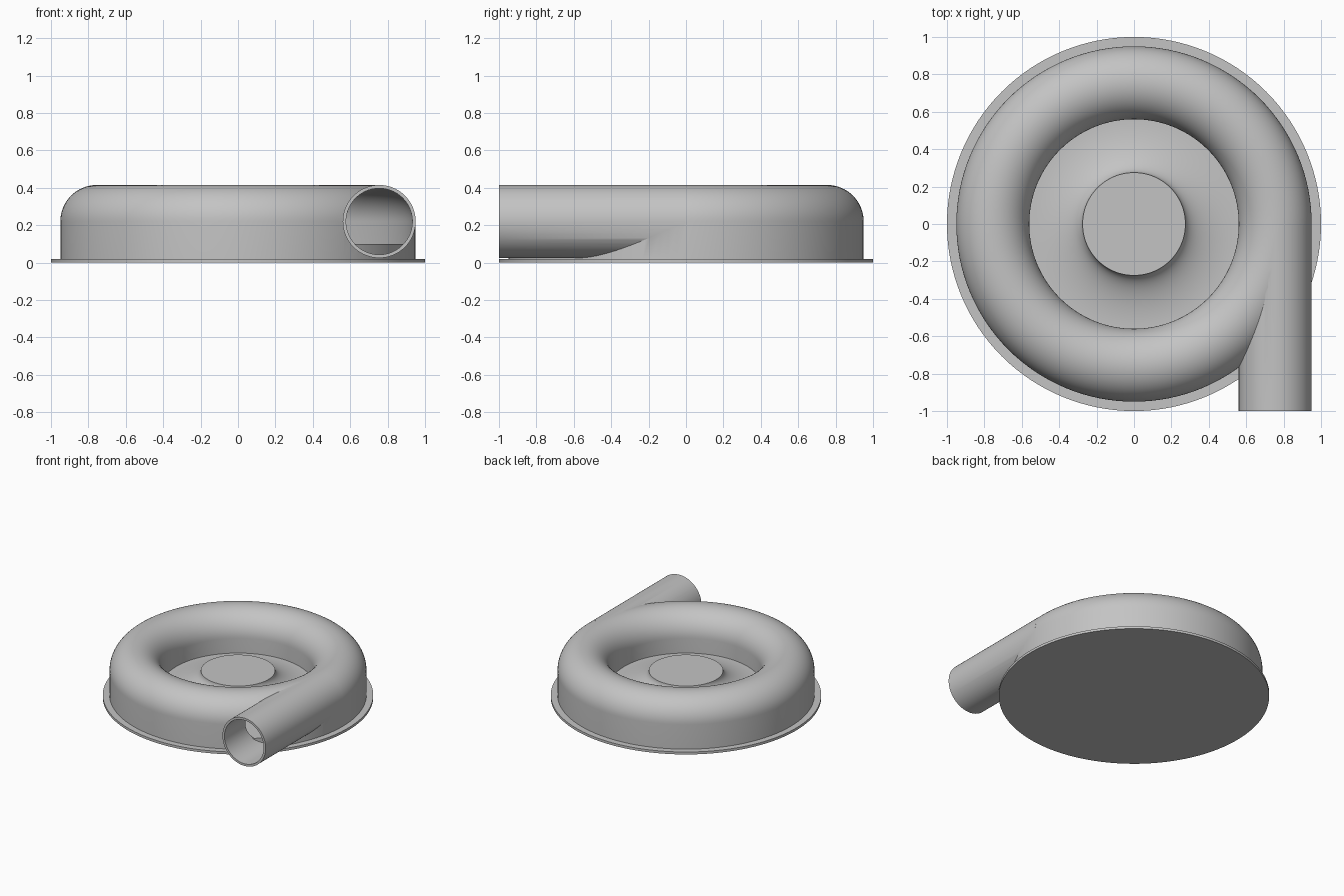
import bpy, bmesh, math
from mathutils import Matrix

if "Cube" in bpy.data.objects:
    bpy.data.objects.remove(bpy.data.objects["Cube"])

SEG = 128
RING, TUBE, WALL, MID = 0.755, 0.195, 0.018, 0.22   # volute ring, tube, shell, axis height
BASE, FLOOR = 0.02, 0.1

grey = bpy.data.materials.new("light grey")
grey.use_nodes = True
grey.diffuse_color = (0.55, 0.55, 0.55, 1)
grey.node_tree.nodes["Principled BSDF"].inputs["Base Color"].default_value = (0.55, 0.55, 0.55, 1)


def make_object(name, bm):
    bmesh.ops.recalc_face_normals(bm, faces=bm.faces)
    mesh = bpy.data.meshes.new(name)
    bm.to_mesh(mesh)
    bm.free()
    mesh.materials.append(grey)
    obj = bpy.data.objects.new(name, mesh)
    bpy.context.collection.objects.link(obj)
    return obj


def revolve(name, profile, closed=False):
    """Spin (radius, z) points around the vertical axis."""
    bm = bmesh.new()
    verts = [bm.verts.new((r, 0, z)) for r, z in profile]
    edges = [bm.edges.new(pair) for pair in zip(verts, verts[1:])]
    if closed:
        edges.append(bm.edges.new((verts[-1], verts[0])))
    bmesh.ops.spin(bm, geom=verts + edges, cent=(0, 0, 0), axis=(0, 0, 1),
                   angle=math.tau, steps=SEG, use_merge=True)
    bmesh.ops.remove_doubles(bm, verts=bm.verts, dist=1e-5)
    return make_object(name, bm)


def pipe(name, radius, y0, y1):
    """Solid cylinder along y on the outlet axis."""
    bm = bmesh.new()
    place = Matrix.Translation((RING, (y0 + y1) / 2, MID)) @ Matrix.Rotation(math.pi / 2, 4, 'X')
    bmesh.ops.create_cone(bm, cap_ends=True, segments=96, radius1=radius, radius2=radius,
                          depth=y1 - y0, matrix=place)
    return make_object(name, bm)


def arch(radius, bottom):
    """Half-round top with straight legs."""
    top = [(RING + radius * math.cos(math.pi * i / 32), MID + radius * math.sin(math.pi * i / 32))
           for i in range(33)]
    return [(RING + radius, bottom)] + top + [(RING - radius, bottom)]


def boolean(target, tool, operation):
    mod = target.modifiers.new(operation.title(), 'BOOLEAN')
    mod.operation, mod.solver, mod.object = operation, 'EXACT', tool
    bpy.context.view_layer.objects.active = target
    bpy.ops.object.modifier_apply(modifier=mod.name)
    bpy.data.objects.remove(tool)


def smooth(obj):
    bpy.ops.object.select_all(action='DESELECT')
    obj.select_set(True)
    bpy.context.view_layer.objects.active = obj
    bpy.ops.object.shade_smooth_by_angle(angle=math.radians(30))


# Hollow ring housing with tangential outlet pipe
housing = revolve("volute_housing", arch(TUBE, BASE), closed=True)
boolean(housing, pipe("outlet_solid", TUBE, -1, -0.005), 'UNION')
boolean(housing, revolve("ring_cavity", arch(TUBE - WALL, 0), closed=True), 'DIFFERENCE')
boolean(housing, pipe("outlet_bore", TUBE - WALL, -1.1, -0.005), 'DIFFERENCE')

# Flat base flange
base = revolve("base_flange", [(0, 0), (1, 0), (1, BASE), (0, BASE)])

# Raised floor sweeping up to the central hub
hub_r, lip_r = 0.275, RING - TUBE
flare = [(lip_r - (lip_r - hub_r) * math.cos(math.pi / 2 * i / 20),
          MID - (MID - FLOOR) * math.sin(math.pi / 2 * i / 20)) for i in range(21)]
floor_r = RING + TUBE - WALL / 2
hub = revolve("hub_floor", [(0, MID)] + flare + [(floor_r, FLOOR), (floor_r, BASE), (0, BASE)])

for part in (housing, base, hub):
    smooth(part)
